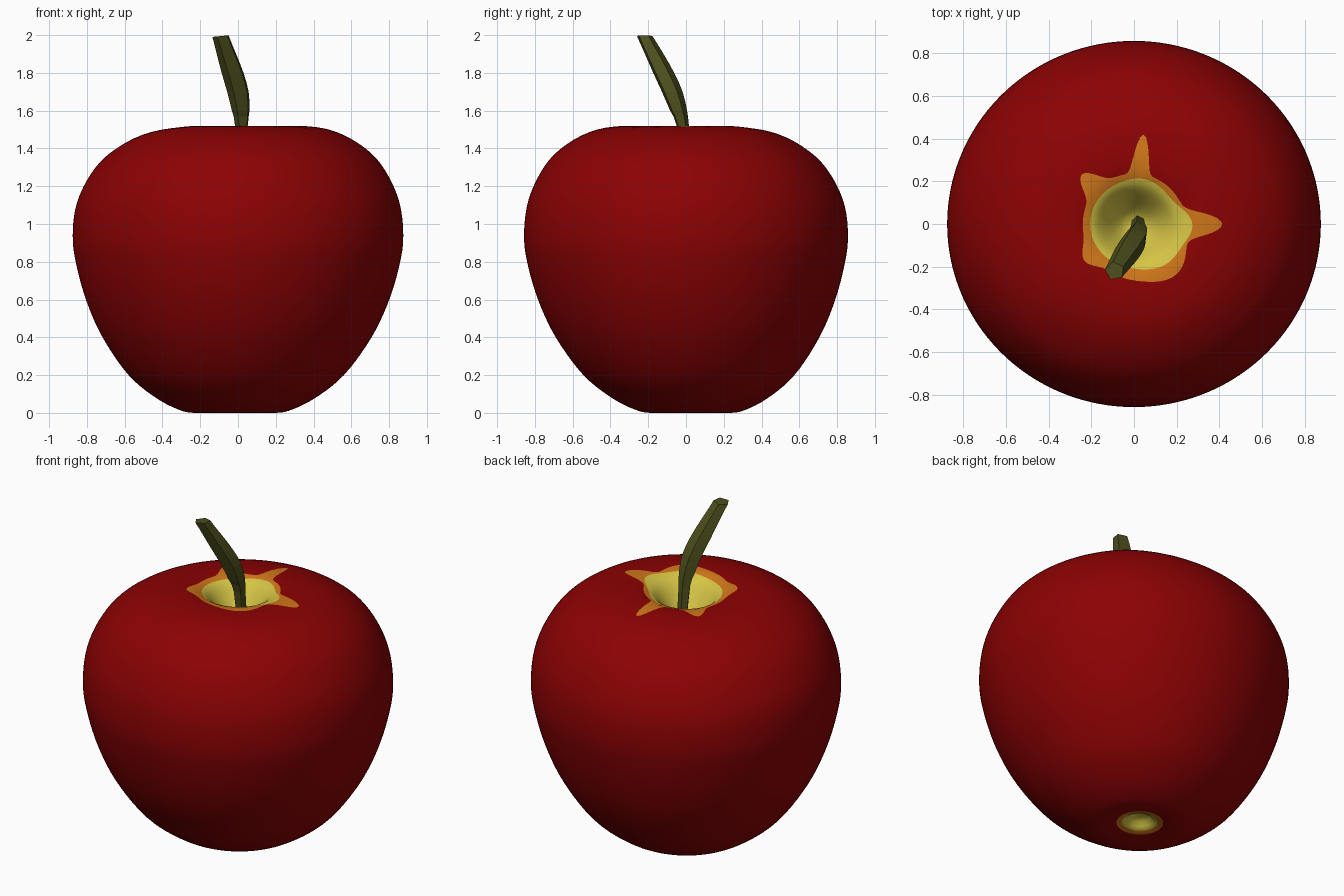
import bpy, bmesh, math
from mathutils import Vector

if "Cube" in bpy.data.objects:
    bpy.data.objects.remove(bpy.data.objects["Cube"], do_unlink=True)


def make_material(name, colour):
    mat = bpy.data.materials.new(name)
    mat.use_nodes = True
    mat.diffuse_color = (*colour, 1)
    bsdf = mat.node_tree.nodes["Principled BSDF"]
    bsdf.inputs["Base Color"].default_value = (*colour, 1)
    return mat


red = make_material("red skin", (0.26, 0.0005, 0.001))
orange = make_material("orange blush", (0.62, 0.18, 0.01))
yellow = make_material("yellow hollow", (0.67, 0.56, 0.06))
olive = make_material("olive stem", (0.075, 0.078, 0.012))


def smooth_curve(points, steps):
    """Catmull-Rom samples through the points."""
    pts = [Vector(p) for p in points]
    pts = [pts[0]] + pts + [pts[-1]]
    out = []
    for a, b, c, d in zip(pts, pts[1:], pts[2:], pts[3:]):
        for i in range(steps):
            t = i / steps
            out.append(0.5 * (2 * b + (c - a) * t + (2 * a - 5 * b + 4 * c - d) * t ** 2
                              + (3 * b - a - 3 * c + d) * t ** 3))
    return out + [pts[-1]]


def bumped(angle, base, bumps):
    """Radius with rounded points added: (degrees, height, width)."""
    for centre, height, width in bumps:
        off = (angle - centre + 180) % 360 - 180
        base += height * math.exp(-0.5 * (off / width) ** 2)
    return base


def star_edge(angle):
    return bumped(angle, 0.24, [(0, 0.17, 8), (84, 0.19, 5), (136, 0.1, 8),
                                (217, 0.05, 10), (265, 0.02, 20), (309, 0.07, 20)])


def hollow_edge(angle):
    return bumped(angle, 0.205, [(0, 0.06, 15), (75, 0.015, 20), (315, 0.04, 25)])


def loft(name, rings, materials, band_material):
    """Skin a stack of rings, closing both ends."""
    bm = bmesh.new()
    loops = [[bm.verts.new(p) for p in ring] for ring in rings]
    count = len(loops[0])
    for k, (low, high) in enumerate(zip(loops, loops[1:])):
        for i in range(count):
            j = (i + 1) % count
            face = bm.faces.new((low[i], low[j], high[j], high[i]))
            face.material_index = band_material(k)
    bm.faces.new(loops[0][::-1]).material_index = band_material(0)
    bm.faces.new(loops[-1]).material_index = band_material(len(loops) - 2)
    mesh = bpy.data.meshes.new(name)
    bm.to_mesh(mesh)
    bm.free()
    for mat in materials:
        mesh.materials.append(mat)
    obj = bpy.data.objects.new(name, mesh)
    bpy.context.collection.objects.link(obj)
    return obj


# Fruit: one profile from the base, over the shoulder, into the top hollow
SEGMENTS = 180
STEPS = 5
base_hollow = [(0.01, 0.055), (0.06, 0.05), (0.075, 0.025), (0.1, 0.012), (0.132, 0.006)]
profile = [(0.2, 0), (0.28, 0.01), (0.415, 0.075), (0.57, 0.2), (0.712, 0.4), (0.803, 0.6),
           (0.859, 0.8), (0.875, 0.94), (0.858, 1.1), (0.804, 1.24), (0.72, 1.36), (0.6, 1.45),
           (0.48, 1.5), (0.36, 1.518), (0.27, 1.517), (0.22, 1.503), (0.18, 1.48),
           (0.14, 1.43), (0.09, 1.355), (0.05, 1.31), (0.01, 1.29)]
shoulder = profile.index((0.6, 1.45)) * STEPS
samples = smooth_curve(profile, STEPS)
side, crown = samples[:shoulder + 1], samples[:shoulder - 1:-1]


def crown_height(r):
    for a, b in zip(crown, crown[1:]):
        if r <= b.x:
            return a.y + (b.y - a.y) * (r - a.x) / (b.x - a.x)
    return crown[-1].y


def lean(x, y, z):
    """Lower part swells, and the crown dips, towards the back right."""
    swell = 0.025 * max(0, 1 - z / 0.95) ** 2
    dip = 0.085 * max(0, y - x) * max(0, z - 1)
    return x - 0.6 * swell, y + swell, z - dip


def fruit_ring(radius, height):
    ring = []
    for i in range(SEGMENTS):
        angle = 360 * i / SEGMENTS
        r = radius(angle)
        a = math.radians(angle)
        ring.append(lean(r * math.cos(a), 0.98 * r * math.sin(a), height(r)))
    return ring


def blend(start, end, t):
    return lambda angle: start(angle) * (1 - t) + end(angle) * t


rings = []
for r, z in base_hollow:
    ring = fruit_ring(lambda a: r, lambda _: z)
    rings.append([(x + 0.01, y + 0.02, h) for x, y, h in ring])
rings += [fruit_ring(lambda a: p.x, lambda _: p.y) for p in side]
star_start = len(rings)
zones = [(lambda a: 0.6, star_edge, 8), (star_edge, hollow_edge, 4),
         (hollow_edge, lambda a: 0.01, 12)]
for start, end, steps in zones:
    for k in range(1, steps + 1):
        rings.append(fruit_ring(blend(start, end, k / steps), crown_height))


def fruit_band(k):
    if k < 3:
        return 2
    if k == 3:
        return 1
    inward = k - (star_start - 1)
    return 0 if inward < 8 else 1 if inward < 12 else 2


fruit = loft("fruit", rings, [red, orange, yellow], fruit_band)
fruit.data.polygons.foreach_set("use_smooth", [True] * len(fruit.data.polygons))

# Stem: five-sided faceted stalk curving forward and to the right
path = [(0.02, 0.015, 1.27, 0.03), (0.02, -0.018, 1.52, 0.036), (0.017, -0.041, 1.6, 0.05),
        (0.003, -0.075, 1.7, 0.061), (-0.025, -0.12, 1.8, 0.062), (-0.058, -0.17, 1.9, 0.055),
        (-0.09, -0.22, 1.995, 0.046)]
stem_rings = []
for x, y, z, r in smooth_curve(path, 2):
    corners = [math.radians(72 * i + 29) for i in range(5)]
    tilt = 0.1 if z > 1.98 else 0
    stem_rings.append([(x + r * math.cos(a), y + 0.95 * r * math.sin(a), z + tilt * r * math.cos(a))
                       for a in corners])
loft("stem", stem_rings, [olive], lambda k: 0)
